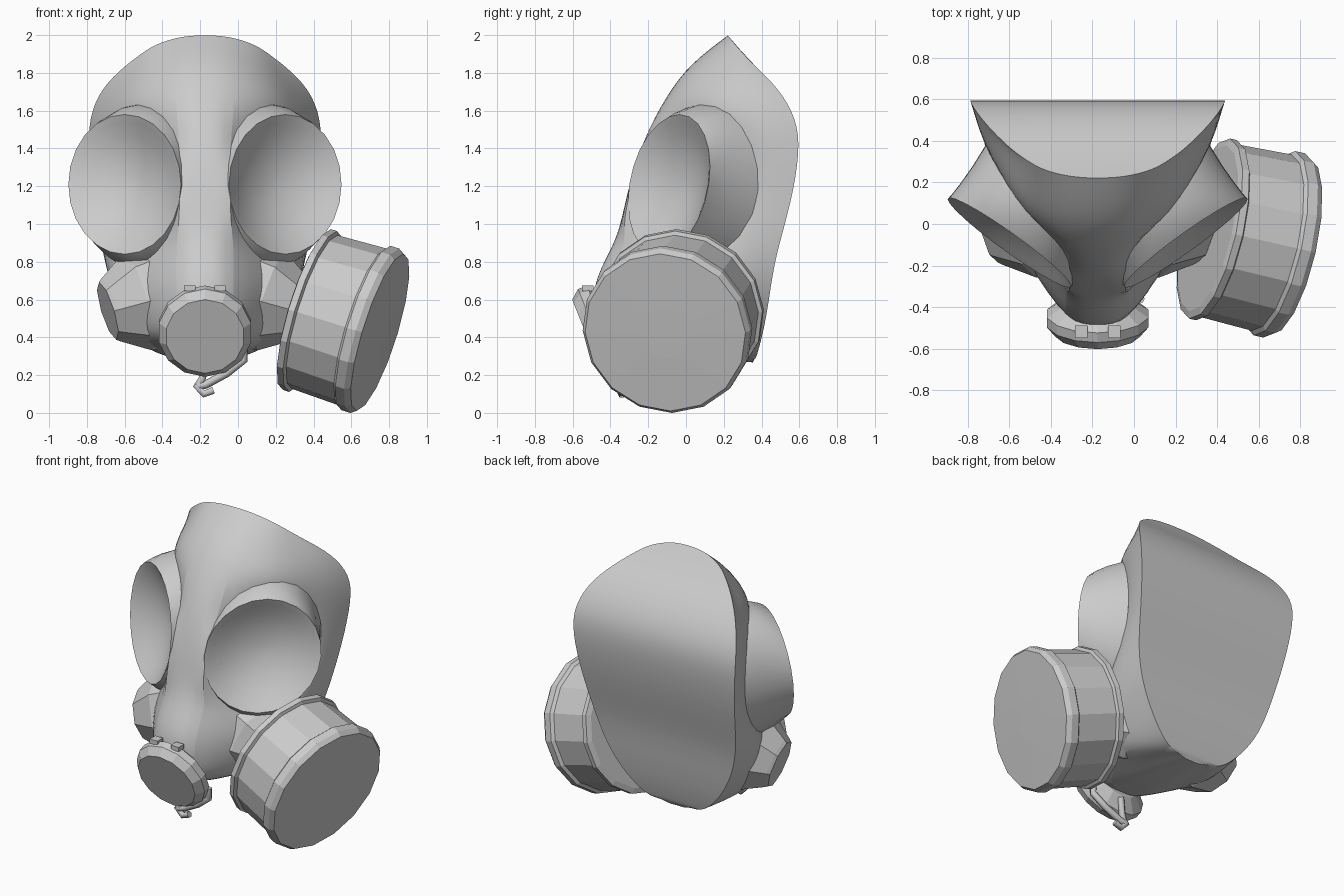
import bpy, bmesh, math
from mathutils import Vector

if "Cube" in bpy.data.objects:
    bpy.data.objects.remove(bpy.data.objects["Cube"], do_unlink=True)

MID = -0.175  # symmetry plane of the mask

rubber = bpy.data.materials.new("grey rubber")
rubber.use_nodes = True
rubber.diffuse_color = (0.6, 0.6, 0.6, 1)
rubber.node_tree.nodes["Principled BSDF"].inputs["Base Color"].default_value = rubber.diffuse_color


def finish(name, bm, smooth_angle=None):
    """Turn a bmesh into a named object, optionally smooth shaded."""
    bmesh.ops.recalc_face_normals(bm, faces=bm.faces[:])
    mesh = bpy.data.meshes.new(name)
    bm.to_mesh(mesh)
    bm.free()
    mesh.materials.append(rubber)
    part = bpy.data.objects.new(name, mesh)
    bpy.context.collection.objects.link(part)
    if smooth_angle:
        bpy.ops.object.select_all(action='DESELECT')
        part.select_set(True)
        bpy.context.view_layer.objects.active = part
        bpy.ops.object.shade_smooth_by_angle(angle=math.radians(smooth_angle))
    return part


def bridge(bm, ring_a, ring_b):
    count = len(ring_a)
    for i in range(count):
        j = (i + 1) % count
        bm.faces.new((ring_a[i], ring_a[j], ring_b[j], ring_b[i]))


def lathe(name, centre, axis, profile, sides):
    """Revolve (distance, radius) pairs around a tilted axis, with flat ends."""
    axis = Vector(axis).normalized()
    up = (Vector((0, 0, 1)) - axis * axis.z).normalized()
    side = up.cross(axis)
    bm = bmesh.new()
    rings = []
    for along, radius in profile:
        ring = []
        for k in range(sides):
            a = math.tau * k / sides
            offset = (side * math.sin(a) + up * math.cos(a)) * radius
            ring.append(bm.verts.new(Vector(centre) + axis * along + offset))
        rings.append(ring)
    for first, second in zip(rings, rings[1:]):
        bridge(bm, first, second)
    bm.faces.new(rings[0])
    bm.faces.new(rings[-1])
    return finish(name, bm)


def tube(name, points, radius):
    """Thin bent tube along a path."""
    curve = bpy.data.curves.new(name, 'CURVE')
    curve.dimensions = '3D'
    curve.bevel_depth = radius
    curve.bevel_resolution = 1
    curve.use_fill_caps = True
    spline = curve.splines.new('POLY')
    spline.points.add(len(points) - 1)
    for point, co in zip(spline.points, points):
        point.co = (*co, 1)
    curve.materials.append(rubber)
    part = bpy.data.objects.new(name, curve)
    bpy.context.collection.objects.link(part)


# Face shell: three guide lines from crown to chin, lofted across
front_line = [(.22, 2), (.02, 1.85), (-.1, 1.69), (-.23, 1.45), (-.32, 1.15),
              (-.36, .92), (-.49, .72), (-.5, .5), (-.44, .33), (.35, .27)]
cheek_line = [(.27, .26, 1.95), (.32, .14, 1.8), (.4, .02, 1.63), (.28, .08, 1.4), (.28, .1, 1.15),
              (.35, -.08, .8), (.36, -.18, .66), (.32, -.2, .46), (.27, -.17, .35), (.1, .355, .28)]
rim_line = [(.42, .36, 1.84), (.55, .49, 1.72), (.615, .585, 1.56), (.615, .605, 1.39), (.58, .555, 1.1),
            (.54, .47, .82), (.47, .44, .6), (.36, .41, .43), (.25, .38, .32), (.18, .37, .29)]

bm = bmesh.new()
rows = []
for i, (front, cheek, rim) in enumerate(zip(front_line, cheek_line, rim_line)):
    cheek, rim = Vector(cheek), Vector(rim)
    nose = Vector((min(.14, cheek.x * .47), front[0] + .005, front[1] - .005))
    temple = cheek.lerp(rim, .52)
    if 2 < i < len(rim_line) - 1:
        temple += Vector((.09, -.04, 0))
    half = [nose, cheek, temple, rim]
    full = [Vector((-p.x, p.y, p.z)) for p in reversed(half)] + [Vector((0, *front))] + half
    rows.append([bm.verts.new(p + Vector((MID, 0, 0))) for p in full])
for upper, lower in zip(rows, rows[1:]):
    bridge(bm, upper, lower)  # the wrap-around face closes the back
bm.faces.new(rows[0])
bm.faces.new(rows[-1])
crease = bm.edges.layers.float.new("crease_edge")
rim_pairs = [(r[k], s[k]) for r, s in zip(rows, rows[1:]) for k in (0, -1)]
rim_pairs += [pair for r in (rows[0], rows[-1]) for pair in zip(r, r[1:])]
for a, b in rim_pairs:
    bm.edges.get((a, b))[crease] = 1
for upper, lower in zip(rows[3:5], rows[4:6]):  # nose bridge beside the eyes
    for k in (3, 5):
        bm.edges.get((upper[k], lower[k]))[crease] = .6
shell = finish("face_shell", bm, 50)
subdivide = shell.modifiers.new("rounding", 'SUBSURF')
subdivide.levels = subdivide.render_levels = 2

# Eye sockets: tilted concave bowls with a sleeve flaring back into the shell
for side_name, s in (("left", 1), ("right", -1)):
    bm = bmesh.new()
    centre = Vector((.425, -.09, 1.21))
    across = Vector((.298, .21, 0))
    upward = Vector((0, .055, .37))
    outward = across.cross(upward).normalized()
    rings = []
    # (width scale, height scale, distance along the outward axis)
    sections = [(.12, .12, -.125), (.4, .4, -.105), (.7, .7, -.065), (.9, .9, -.02), (1, 1, 0),
                (.99, 1.06, -.03), (.98, 1.16, -.1), (.98, 1.24, -.2), (1, 1.3, -.32)]
    for wide, tall, depth in sections:
        ring = []
        for k in range(24):
            a = math.tau * k / 24
            p = centre + across * math.cos(a) * wide + upward * math.sin(a) * tall + outward * depth
            ring.append(bm.verts.new((MID + s * p.x, p.y, p.z)))
        rings.append(ring)
    for first, second in zip(rings, rings[1:]):
        bridge(bm, first, second)
    bm.faces.new(rings[0])
    bm.faces.new(rings[-1])
    finish(side_name + "_eye_socket", bm, 40)

    # Filter ports on both cheeks
    lathe(side_name + "_filter_port", (MID + s * .515, -.03, .54), (s * .93, -.21, -.29),
          [(-.36, .29), (-.17, .27), (-.02, .175), (0, .16)], 8)

# Filter canister on the left port
lathe("filter_canister", (.355, -.02, .55), (.93, -.21, -.29),
      [(0, .41), (.01, .445), (.045, .445), (.055, .425), (.33, .435), (.345, .455),
       (.395, .455), (.425, .435), (.43, .14)], 16)

# Breathing valve at the mouth
lathe("mouth_valve", (MID, -.525, .405), (0, -.93, -.37),
      [(-.16, .16), (-.1, .25), (-.05, .25), (0, .21)], 14)

# Small clips above the valve
for s in (-1, 1):
    bm = bmesh.new()
    bmesh.ops.create_cube(bm, size=1)
    bmesh.ops.scale(bm, vec=(.06, .06, .03), verts=bm.verts[:])
    bmesh.ops.translate(bm, vec=(MID + s * .08, -.52, .66), verts=bm.verts[:])
    finish("left_valve_clip" if s > 0 else "right_valve_clip", bm)

# Drinking tube with a hooked end under the chin
tube("drinking_tube", [(.03, -.36, .35), (.03, -.36, .28), (-.06, -.35, .21), (-.17, -.34, .15), (-.22, -.34, .14)], .022)
tube("tube_hook", [(-.13, -.34, .12), (-.18, -.34, .1), (-.22, -.34, .14), (-.19, -.34, .18), (-.16, -.32, .3)], .022)
